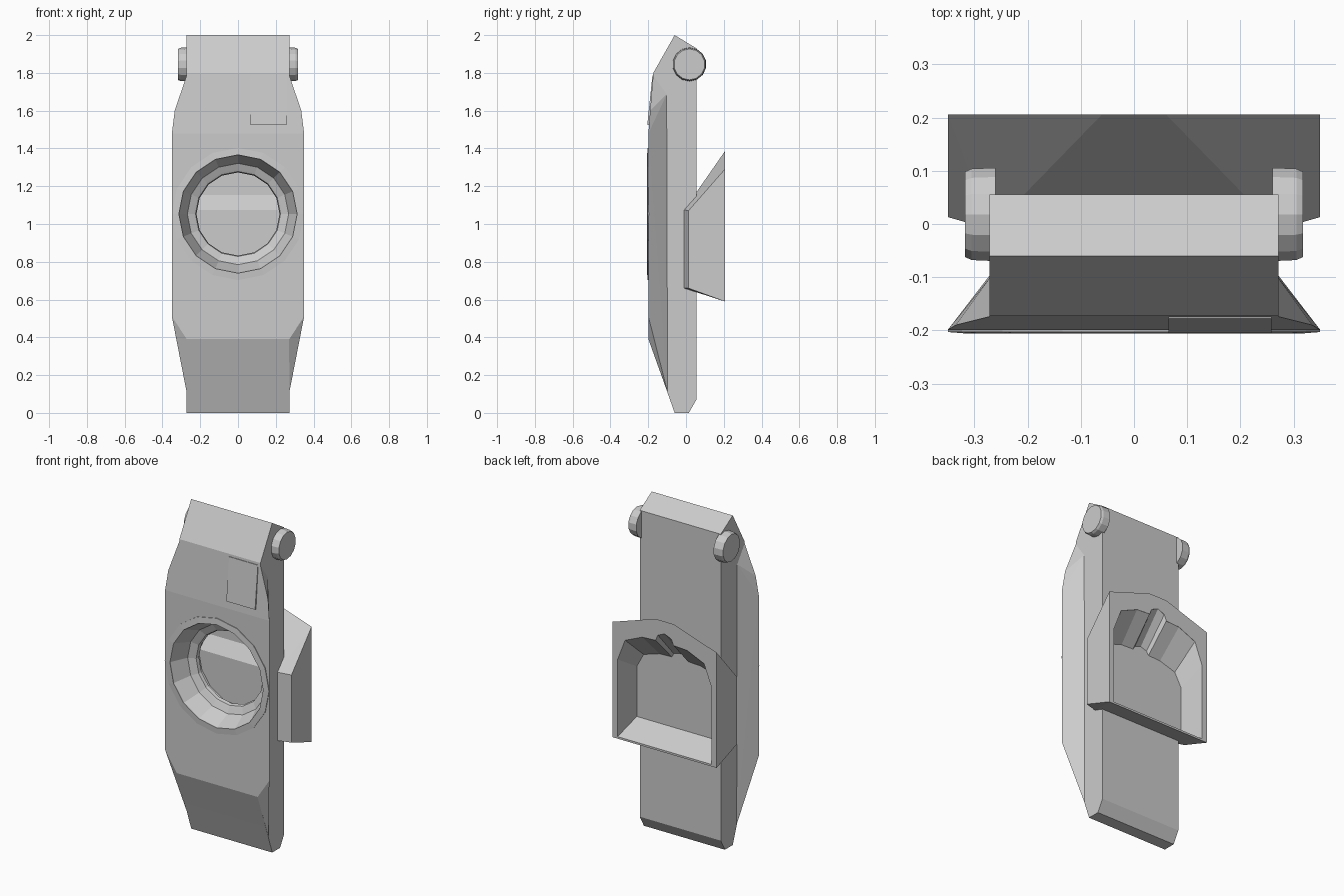
import bpy, bmesh, math

if "Cube" in bpy.data.objects:
    bpy.data.objects.remove(bpy.data.objects["Cube"])


def make(name, bm):
    bmesh.ops.recalc_face_normals(bm, faces=bm.faces[:])
    me = bpy.data.meshes.new(name)
    bm.to_mesh(me)
    bm.free()
    ob = bpy.data.objects.new(name, me)
    bpy.context.collection.objects.link(ob)
    return ob


def mirrored(pts):
    return [(s * x, y, z) for x, y, z in pts for s in (1, -1)]


def hull(name, pts):
    bm = bmesh.new()
    for p in pts:
        bm.verts.new(p)
    res = bmesh.ops.convex_hull(bm, input=bm.verts[:])
    loose = [v for v in bm.verts if not v.link_faces]
    bmesh.ops.delete(bm, geom=loose, context='VERTS')
    bmesh.ops.dissolve_limit(bm, angle_limit=math.radians(1),
                             verts=bm.verts[:], edges=bm.edges[:])
    return make(name, bm)


def loft(name, loops, cap=True, closed=False):
    bm = bmesh.new()
    rings = [[bm.verts.new(p) for p in lp] for lp in loops]
    pairs = list(zip(rings, rings[1:]))
    if closed:
        pairs.append((rings[-1], rings[0]))
    n = len(rings[0])
    for a, b in pairs:
        for i in range(n):
            j = (i + 1) % n
            bm.faces.new((a[i], a[j], b[j], b[i]))
    if cap and not closed:
        bm.faces.new(rings[0])
        bm.faces.new(rings[-1])
    return make(name, bm)


def circle_y(r, y, z, n=16):
    return [(r * math.sin(math.tau * i / n), y, z + r * math.cos(math.tau * i / n))
            for i in range(n)]


def boolean(ob, cutter, op):
    m = ob.modifiers.new(op, 'BOOLEAN')
    m.operation, m.object, m.solver = op, cutter, 'EXACT'
    bpy.context.view_layer.objects.active = ob
    bpy.ops.object.modifier_apply(modifier=m.name)
    bpy.data.objects.remove(cutter)


# Main body: straight core plus flared front shell
side = [(-0.06, 2.0), (0.055, 1.93), (0.055, 0.07), (0.015, 0), (-0.06, 0),
        (-0.198, 0.39), (-0.198, 1.48), (-0.173, 1.8)]
body = hull("body", mirrored([(0.272, y, z) for y, z in side]))
flare = hull("flare", mirrored([
    (0.27, -0.095, 0.1), (0.271, -0.199, 0.39), (0.35, -0.199, 0.51),
    (0.35, -0.199, 1.48), (0.335, -0.19, 1.6), (0.271, -0.174, 1.79),
    (0.27, -0.1, 1.69)]))
boolean(body, flare, 'UNION')

# Round stepped opening with a hollow behind it
CZ = 1.053
steps = [(0.313, -0.25), (0.313, -0.199), (0.268, -0.1), (0.235, -0.085),
         (0.225, -0.08), (0.22, -0.06), (0.255, -0.05), (0.255, 0.045)]
boolean(body, loft("opening", [circle_y(r, y, CZ) for r, y in steps]), 'DIFFERENCE')

# Raised rim around the opening
rim = [(0.35, -0.197), (0.35, -0.203), (0.313, -0.206), (0.313, -0.195)]
loft("opening_rim", [circle_y(r, y, CZ) for r, y in rim], closed=True)

# Raised wedge panel on the upper front
hull("front_panel", [(x, y, z) for x in (0.065, 0.258) for y, z in
                     [(-0.205, 1.525), (-0.15, 1.525), (-0.178, 1.785), (-0.15, 1.785)]])

# Hinge pins on both sides
for s, label in ((1, "right"), (-1, "left")):
    loops = []
    for x, r in ((0.26, 0.09), (0.305, 0.088), (0.318, 0.082)):
        loops.append([(s * x, 0.018 + a, 1.845 + c)
                      for a, _, c in circle_y(r, 0, 0, 14)])
    loft("hinge_pin_" + label, loops)

# Rear housing with crowned, sloping top
housing = hull("rear_housing", mirrored([
    (0.27, -0.01, 0.66), (0.27, -0.01, 1.075), (0.35, 0.013, 0.66), (0.35, 0.013, 1.07),
    (0.35, 0.206, 0.59), (0.35, 0.206, 1.29), (0.06, 0.206, 1.385)]))

# Arched recess in the housing, tapering inwards
half = [(0.315, 0.602), (0.315, 1.07), (0.265, 1.2), (0.15, 1.25), (0.06, 1.255), (0.045, 1.29)]
arch = half + [(0, 1.31)] + [(-x, z) for x, z in reversed(half)]
mouth = [[(x, y, z) for x, z in arch] for y in (0.25, 0.205)]
floor = [(x * 0.92, 0.058, 0.675 + (z - 0.602) * 0.65) for x, z in arch]
boolean(housing, loft("recess", mouth + [floor]), 'DIFFERENCE')
